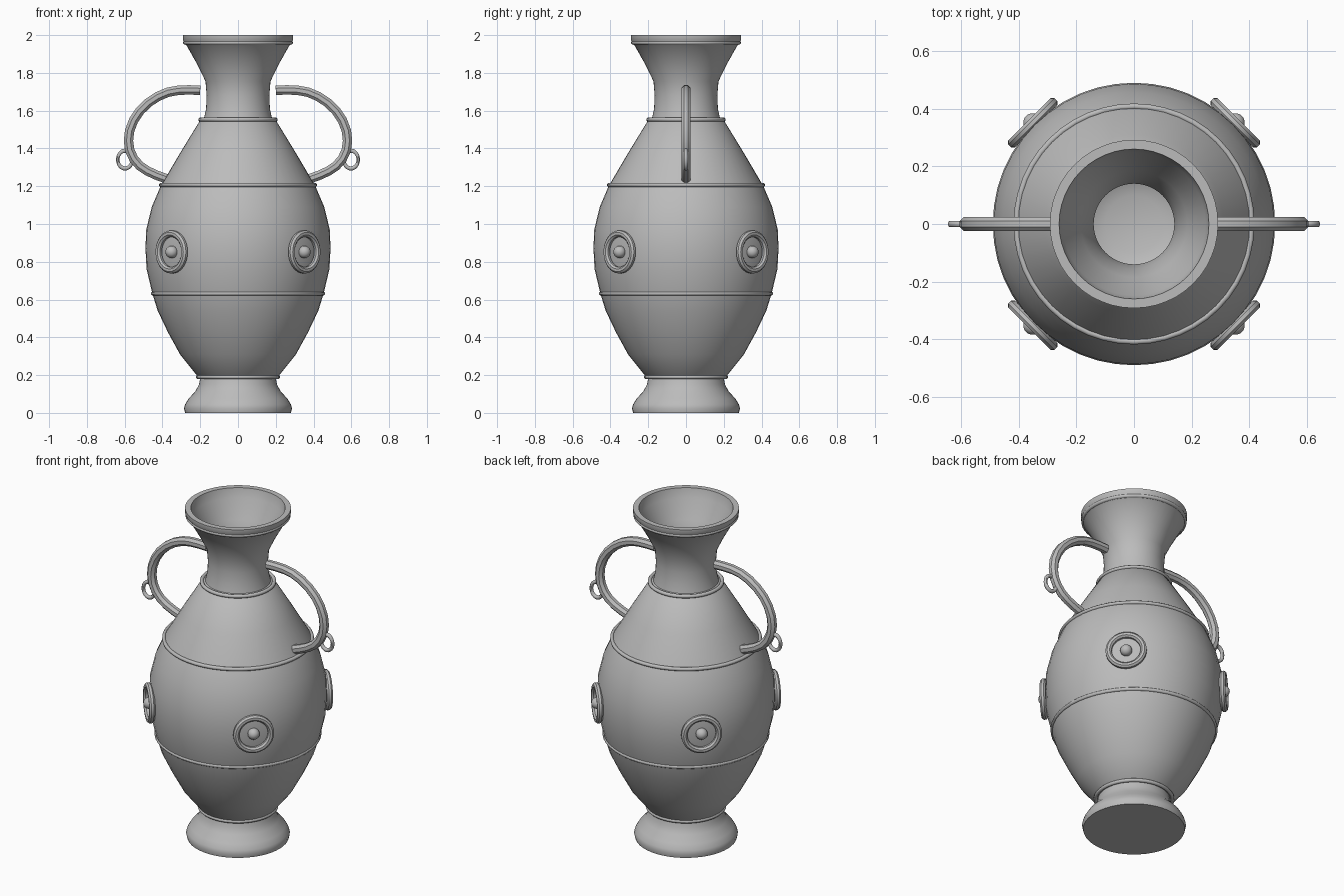
import bpy, bmesh, math
from mathutils import Matrix, Vector

if "Cube" in bpy.data.objects:
    bpy.data.objects.remove(bpy.data.objects["Cube"])

clay = bpy.data.materials.new("plain grey")
clay.diffuse_color = (0.5, 0.5, 0.5, 1)
clay.use_nodes = True
clay.node_tree.nodes["Principled BSDF"].inputs["Base Color"].default_value = clay.diffuse_color


def finish(name, bm, matrix=Matrix(), angle=35):
    bmesh.ops.remove_doubles(bm, verts=bm.verts, dist=1e-5)
    bm.transform(matrix)
    bmesh.ops.recalc_face_normals(bm, faces=bm.faces)
    me = bpy.data.meshes.new(name)
    bm.to_mesh(me)
    bm.free()
    me.materials.append(clay)
    ob = bpy.data.objects.new(name, me)
    bpy.context.collection.objects.link(ob)
    bpy.ops.object.select_all(action='DESELECT')
    ob.select_set(True)
    bpy.context.view_layer.objects.active = ob
    bpy.ops.object.shade_smooth_by_angle(angle=math.radians(angle))
    return ob


def lathe(name, profile, steps=48, closed=False, matrix=Matrix(), angle=35):
    """Spin a (radius, height) profile around z."""
    bm = bmesh.new()
    pts = profile + profile[:1] if closed else profile
    vs = [bm.verts.new((r, 0, z)) for r, z in pts]
    es = [bm.edges.new(p) for p in zip(vs, vs[1:])]
    bmesh.ops.spin(bm, geom=vs + es, cent=(0, 0, 0), axis=(0, 0, 1),
                   angle=math.tau, steps=steps, use_duplicate=False)
    return finish(name, bm, matrix, angle)


def circle(radius, tube, z=0, n=8):
    return [(radius + tube * math.cos(math.tau * (i + .5) / n),
             z + tube * math.sin(math.tau * (i + .5) / n)) for i in range(n)]


def sweep(name, path, radius, sides=8):
    """Tube along a path of (x, z) points, with flat ends."""
    bm = bmesh.new()
    pts = [Vector((x, 0, z)) for x, z in path]
    rings = []
    for i, p in enumerate(pts):
        t = (pts[min(i + 1, len(pts) - 1)] - pts[max(i - 1, 0)]).normalized()
        n = Vector((t.z, 0, -t.x))
        rings.append([bm.verts.new(p + radius * (
            n * math.cos(math.tau * (k + .5) / sides)
            + Vector((0, 1, 0)) * math.sin(math.tau * (k + .5) / sides)))
            for k in range(sides)])
    for a, b in zip(rings, rings[1:]):
        for k in range(sides):
            j = (k + 1) % sides
            bm.faces.new((a[k], a[j], b[j], b[k]))
    bm.faces.new(rings[0])
    bm.faces.new(rings[-1])
    return finish(name, bm)


# Hollow vase: foot, belly, shoulder, neck, rim, then the inside wall
outside = [(0, 0), (.28, 0), (.286, .025), (.28, .045), (.262, .075), (.225, .115),
           (.207, .15), (.2, .185), (.215, .195), (.307, .31), (.37, .425),
           (.425, .54), (.453, .63), (.484, .76), (.49, .87), (.486, .97),
           (.457, 1.09), (.41, 1.2), (.31, 1.37), (.2, 1.55), (.18, 1.56),
           (.169, 1.61), (.166, 1.68), (.172, 1.755), (.213, 1.84), (.272, 1.945),
           (.287, 1.955), (.287, 1.967), (.292, 1.975), (.292, 2.0)]
inside = [(.26, 2.0), (.248, 1.945), (.185, 1.84), (.155, 1.755), (.14, 1.68),
          (.14, 1.6), (.165, 1.54), (.28, 1.36), (.38, 1.2), (.455, .97),
          (.458, .8), (.425, .63), (.28, .31), (.18, .19), (.1, .165), (0, .16)]
lathe("vase_body", outside + inside)

# Raised bands around the body
for name, r, z in (("foot_band", .212, .19), ("belly_band", .45, .632),
                   ("shoulder_band", .408, 1.207), ("neck_band", .2, 1.553),
                   ("rim_band", .28, 1.96)):
    lathe(name, circle(r, .011, z), closed=True, angle=50)

# Handles, each with a small hanging loop
handle = [(.2, 1.708), (.26, 1.71), (.315, 1.708), (.37, 1.698), (.425, 1.675),
          (.475, 1.642), (.52, 1.598), (.553, 1.548), (.574, 1.493), (.58, 1.44),
          (.573, 1.39), (.552, 1.345), (.52, 1.308), (.478, 1.28), (.43, 1.258),
          (.375, 1.238)]
for side, label in ((-1, "left"), (1, "right")):
    sweep(label + "_handle", [(side * x, z) for x, z in handle], .027)
    lathe(label + "_handle_loop", circle(.047, .012), 24, True,
          Matrix.Translation((side * .598, 0, 1.341))
          @ Matrix.Diagonal((.82, 1, 1, 1)) @ Matrix.Rotation(math.pi / 2, 4, 'X'), 50)

# Four round medallions with a central boss
ball = [(.033 * math.sin(math.pi * i / 10), .033 * math.cos(math.pi * i / 10))
        for i in range(11)]
for i in range(4):
    m = (Matrix.Rotation(math.radians(45 + 90 * i), 4, 'Z')
         @ Matrix.Translation((.497, 0, .852)) @ Matrix.Rotation(math.pi / 2, 4, 'Y'))
    lathe(f"medallion_ring_{i + 1}", circle(.097, .018), 32, True, m, 40)
    lathe(f"medallion_boss_{i + 1}", ball, 20, False, m)
